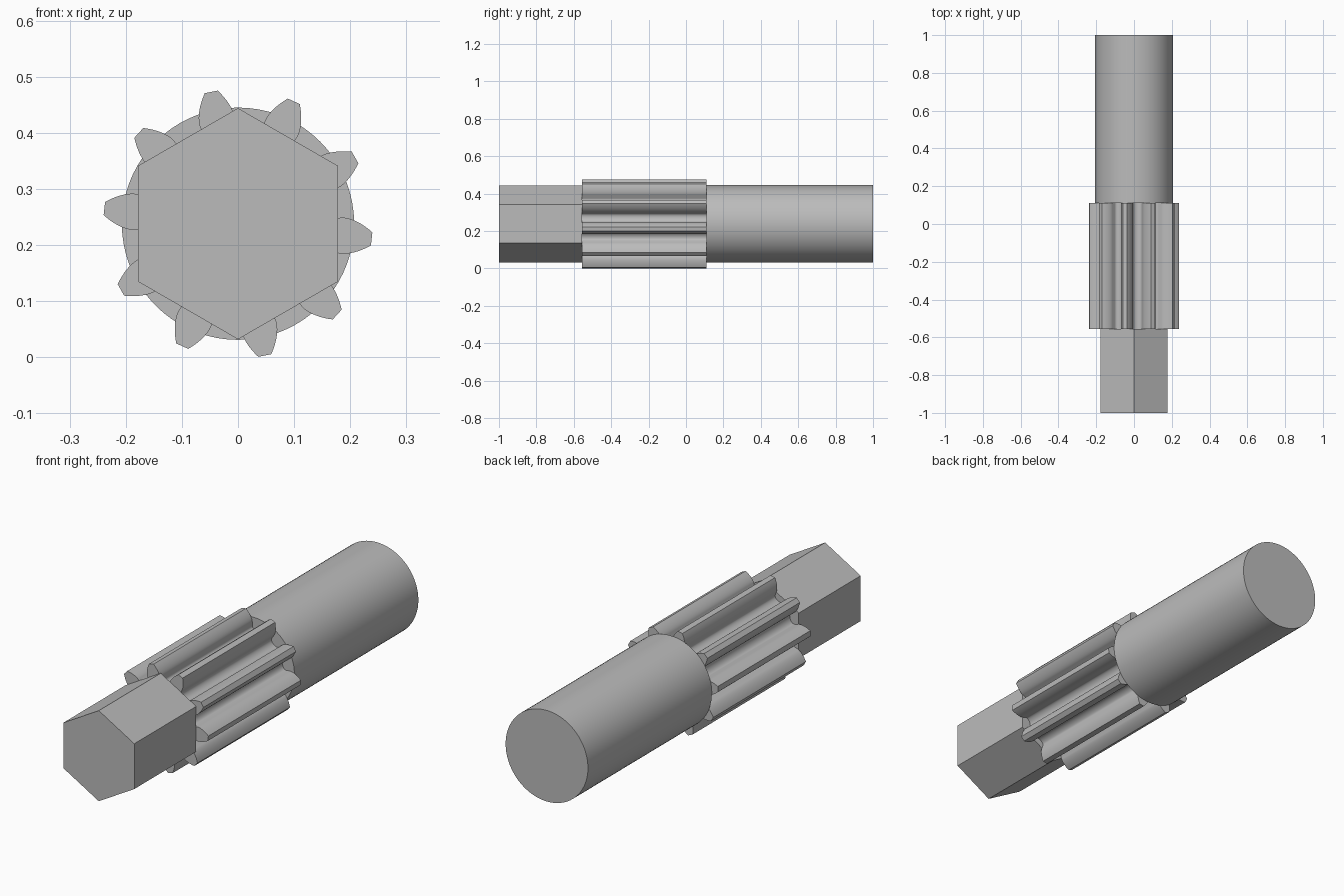
import bpy, bmesh
from math import acos, cos, sin, tan, pi, radians, tau

cube = bpy.data.objects.get("Cube")
if cube:
    bpy.data.objects.remove(cube)

AXIS_Z = 0.238
Y_FRONT, Y_GEAR, Y_SHAFT, Y_BACK = -1.0, -0.555, 0.11, 1.0

steel = bpy.data.materials.new("grey steel")
steel.use_nodes = True
colour = (0.5, 0.5, 0.5, 1)
steel.diffuse_color = colour
steel.node_tree.nodes["Principled BSDF"].inputs["Base Color"].default_value = colour


def prism(name, outline, y0, y1, smooth_angle=None):
    """Extrude a polar outline of (radius, angle) pairs along y."""
    bm = bmesh.new()
    verts = [bm.verts.new((r * cos(a), y0, AXIS_Z + r * sin(a))) for r, a in outline]
    cap = bm.faces.new(verts)
    ext = bmesh.ops.extrude_face_region(bm, geom=[cap], use_keep_orig=True)
    moved = [v for v in ext["geom"] if isinstance(v, bmesh.types.BMVert)]
    bmesh.ops.translate(bm, verts=moved, vec=(0, y1 - y0, 0))
    bmesh.ops.recalc_face_normals(bm, faces=bm.faces)
    mesh = bpy.data.meshes.new(name)
    bm.to_mesh(mesh)
    bm.free()
    mesh.materials.append(steel)
    obj = bpy.data.objects.new(name, mesh)
    bpy.context.collection.objects.link(obj)
    if smooth_angle:
        bpy.ops.object.select_all(action="DESELECT")
        obj.select_set(True)
        bpy.context.view_layer.objects.active = obj
        bpy.ops.object.shade_smooth_by_angle(angle=radians(smooth_angle))
    return obj


def regular(radius, sides, start=0.0):
    return [(radius, start + tau * i / sides) for i in range(sides)]


def involute(angle):
    return tan(angle) - angle


def gear_outline(teeth, module, phase):
    """Involute teeth with rounded valleys."""
    pitch = module * teeth / 2
    pressure = radians(20)
    base, tip, root = pitch * cos(pressure), pitch + module, pitch - 1.25 * module
    half_base = pi / (2 * teeth) + involute(pressure)
    gap = pi / teeth - half_base
    flank = []
    # rounded valley, from its middle up to the base circle
    for i in range(6):
        t = i / 5 * pi / 2
        flank.append((root + 0.4 * (base - root) * (1 - cos(t)), pi / teeth - gap * sin(t)))
    # involute flank up to the tip
    for i in range(9):
        r = base + (tip - base) * i / 8
        flank.append((r, half_base - involute(acos(min(1, base / r)))))
    outline = []
    for k in range(teeth):
        mid = phase + tau * k / teeth
        outline += [(r, mid - a) for r, a in flank]
        outline += [(r, mid + a) for r, a in reversed(flank[1:])]
    return outline


# Hexagonal drive end, toothed pinion, and plain round shaft
prism("hex_drive", regular(0.206, 6, pi / 2), Y_FRONT, Y_GEAR)
prism("pinion_gear", gear_outline(10, 0.04, radians(-6.5)), Y_GEAR, Y_SHAFT, 30)
prism("round_shaft", regular(0.207, 72), Y_SHAFT, Y_BACK, 30)
